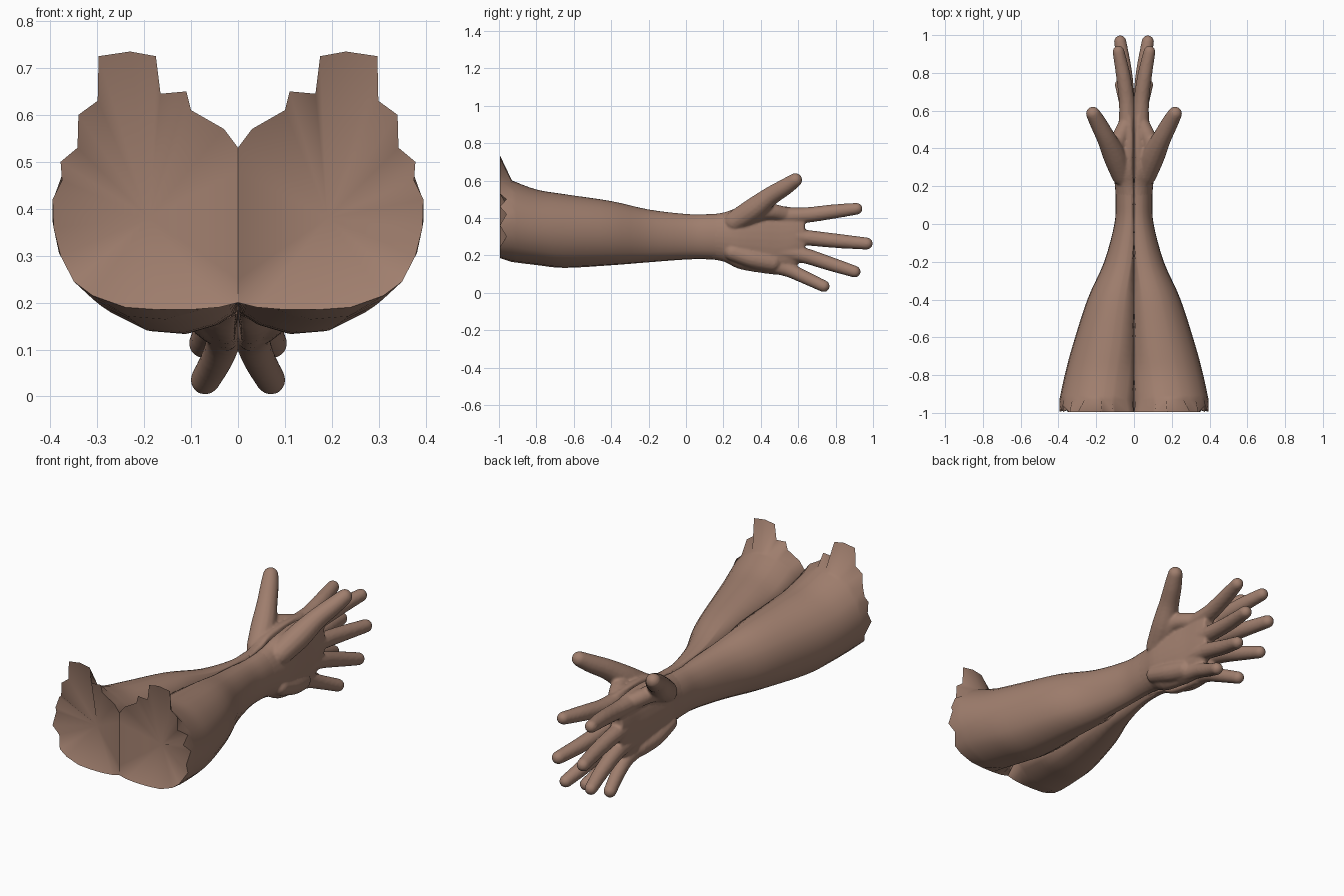
import bpy, bmesh, math
from mathutils import Vector

if "Cube" in bpy.data.objects:
    bpy.data.objects.remove(bpy.data.objects["Cube"])

skin = bpy.data.materials.new("brown skin")
skin.diffuse_color = (0.35, 0.21, 0.155, 1)
skin.use_nodes = True
skin.node_tree.nodes["Principled BSDF"].inputs["Base Color"].default_value = skin.diffuse_color


def finish(bm, name):
    """Turn a bmesh into a smooth, skin coloured object."""
    bmesh.ops.recalc_face_normals(bm, faces=bm.faces)
    me = bpy.data.meshes.new(name)
    bm.to_mesh(me)
    bm.free()
    me.materials.append(skin)
    ob = bpy.data.objects.new(name, me)
    bpy.context.collection.objects.link(ob)
    for p in me.polygons:
        p.use_smooth = True
    return ob


def mirror(ob):
    mod = ob.modifiers.new("mirror", 'MIRROR')
    mod.use_mirror_merge = False


def section(bm, y, x0, x1, z0, z1, angles):
    """Elliptical cross-section, cut flat where it meets the middle plane."""
    cx, cz, a, b = (x0 + x1) / 2, (z0 + z1) / 2, (x1 - x0) / 2, (z1 - z0) / 2
    ring = []
    for t in angles:
        c, s = math.cos(t), math.sin(t)
        if cx + a * c < 0:
            # slide along the ray to the middle plane
            k = cx / (-a * c)
            c, s = c * k, s * k
        ring.append(bm.verts.new((cx + a * c, y, cz + b * s)))
    return ring


def bridge(bm, r0, r1):
    n = len(r0)
    for i in range(n):
        j = (i + 1) % n
        bm.faces.new((r0[i], r0[j], r1[j], r1[i]))


def smooth_rows(rows, steps):
    """Catmull-Rom interpolation of profile rows."""
    out = []
    for i in range(len(rows) - 1):
        p = [rows[max(0, i - 1)], rows[i], rows[i + 1], rows[min(len(rows) - 1, i + 2)]]
        for s in range(steps):
            t = s / steps
            out.append([0.5 * (2 * b + (c - a) * t + (2 * a - 5 * b + 4 * c - d) * t * t
                               + (3 * b - a - 3 * c + d) * t ** 3)
                        for a, b, c, d in zip(*p)])
    return out + [rows[-1]]


# Forearm: lofted sleeve with a torn rim at the elbow
rim = [(0, .53), (.03, .57), (.10, .61), (.11, .65), (.165, .645), (.175, .725),
       (.23, .735), (.297, .725), (.299, .63), (.34, .60), (.342, .53), (.378, .50),
       (.375, .46), (.395, .42), (.393, .36), (.378, .30), (.35, .245), (.31, .215),
       (.24, .19), (.17, .185), (.10, .185), (.04, .19), (0, .20), (0, .25), (0, .33),
       (0, .42), (0, .48)]
angles = [math.atan2(z - .37, x - .19) for x, z in rim]
# y, x from, x to, z from, z to
arm_rows = [(-.93, -.04, .395, .163, .60), (-.80, -.05, .367, .147, .552),
            (-.65, -.06, .327, .132, .527), (-.40, -.06, .247, .146, .49),
            (-.20, -.06, .158, .162, .445), (0, -.06, .104, .177, .421),
            (.12, -.06, .098, .178, .42), (.22, -.06, .10, .17, .425)]
bm = bmesh.new()
rings = [[bm.verts.new((x, -.96 if (i % 2 and 9 < i < 16) else -.995, z))
          for i, (x, z) in enumerate(rim)]]
for row in smooth_rows(arm_rows, 4):
    rings.append(section(bm, *row, angles))
for r0, r1 in zip(rings, rings[1:]):
    bridge(bm, r0, r1)
# Sunken elbow cap
centre = bm.verts.new((.19, -.91, .38))
for i in range(len(rim)):
    bm.faces.new((rings[0][i], centre, rings[0][(i + 1) % len(rim)]))
for e in bm.edges:
    if e.verts[0] in rings[0] and e.verts[1] in rings[0]:
        e.smooth = False
mirror(finish(bm, "forearm"))

# Hand: palm loft plus jointed fingers, fused into one skin
bm = bmesh.new()
palm_rows = [(.10, -.06, .094, .182, .416), (.20, -.06, .101, .167, .429),
             (.28, -.055, .108, .128, .455), (.40, -.05, .098, .106, .468),
             (.50, -.04, .085, .098, .465), (.58, -.02, .078, .135, .455),
             (.635, .00, .07, .19, .43)]
turn = [2 * math.pi * i / 28 for i in range(28)]
rings = [section(bm, *row, turn) for row in smooth_rows(palm_rows, 3)]
for r0, r1 in zip(rings, rings[1:]):
    bridge(bm, r0, r1)
bm.faces.new(rings[0])
bm.faces.new(rings[-1])


def limb(bm, joints):
    """Chain of tapered tubes with ball joints; joints are x, y, z, radius."""
    pts = smooth_rows(joints, 4)
    for p, q in zip(pts, pts[1:]):
        a, b = Vector(p[:3]), Vector(q[:3])
        axis = b - a
        m = axis.to_track_quat('Z', 'Y').to_matrix().to_4x4()
        m.translation = (a + b) / 2
        bmesh.ops.create_cone(bm, cap_ends=True, segments=14, radius1=p[3],
                              radius2=q[3], depth=axis.length, matrix=m)
    for p in pts:
        m = Vector(p[:3]).to_track_quat('Z', 'Y').to_matrix().to_4x4()
        m.translation = Vector(p[:3])
        bmesh.ops.create_uvsphere(bm, u_segments=14, v_segments=8, radius=p[3], matrix=m)


fingers = {
    "index": [(.036, .50, .41, .046), (.038, .64, .415, .042), (.056, .78, .433, .039),
              (.082, .912, .449, .032)],
    "middle": [(.036, .50, .31, .046), (.036, .64, .295, .042), (.048, .80, .278, .039),
               (.073, .966, .263, .033)],
    "ring": [(.036, .48, .22, .046), (.036, .62, .202, .042), (.050, .77, .155, .038),
             (.074, .902, .113, .032)],
    "little": [(.034, .42, .155, .046), (.030, .54, .125, .039), (.045, .64, .08, .035),
               (.070, .737, .035, .032)],
    "thumb": [(.062, .26, .38, .058), (.102, .36, .445, .062), (.145, .45, .515, .051),
              (.187, .53, .565, .045), (.217, .584, .602, .038)],
    "thumb_web": [(.065, .30, .39, .05), (.085, .42, .435, .044), (.045, .52, .42, .042)],
    "palm_heel": [(.070, .25, .215, .045), (.064, .36, .18, .05), (.045, .46, .16, .05)],
}
for joints in fingers.values():
    limb(bm, joints)
for v in bm.verts:
    v.co.x = max(v.co.x, -.004)
hand = finish(bm, "hand")
remesh = hand.modifiers.new("fuse", 'REMESH')
remesh.mode = 'VOXEL'
remesh.voxel_size = .007
remesh.use_smooth_shade = True
soft = hand.modifiers.new("soften", 'SMOOTH')
soft.factor = .5
soft.iterations = 5
mirror(hand)
